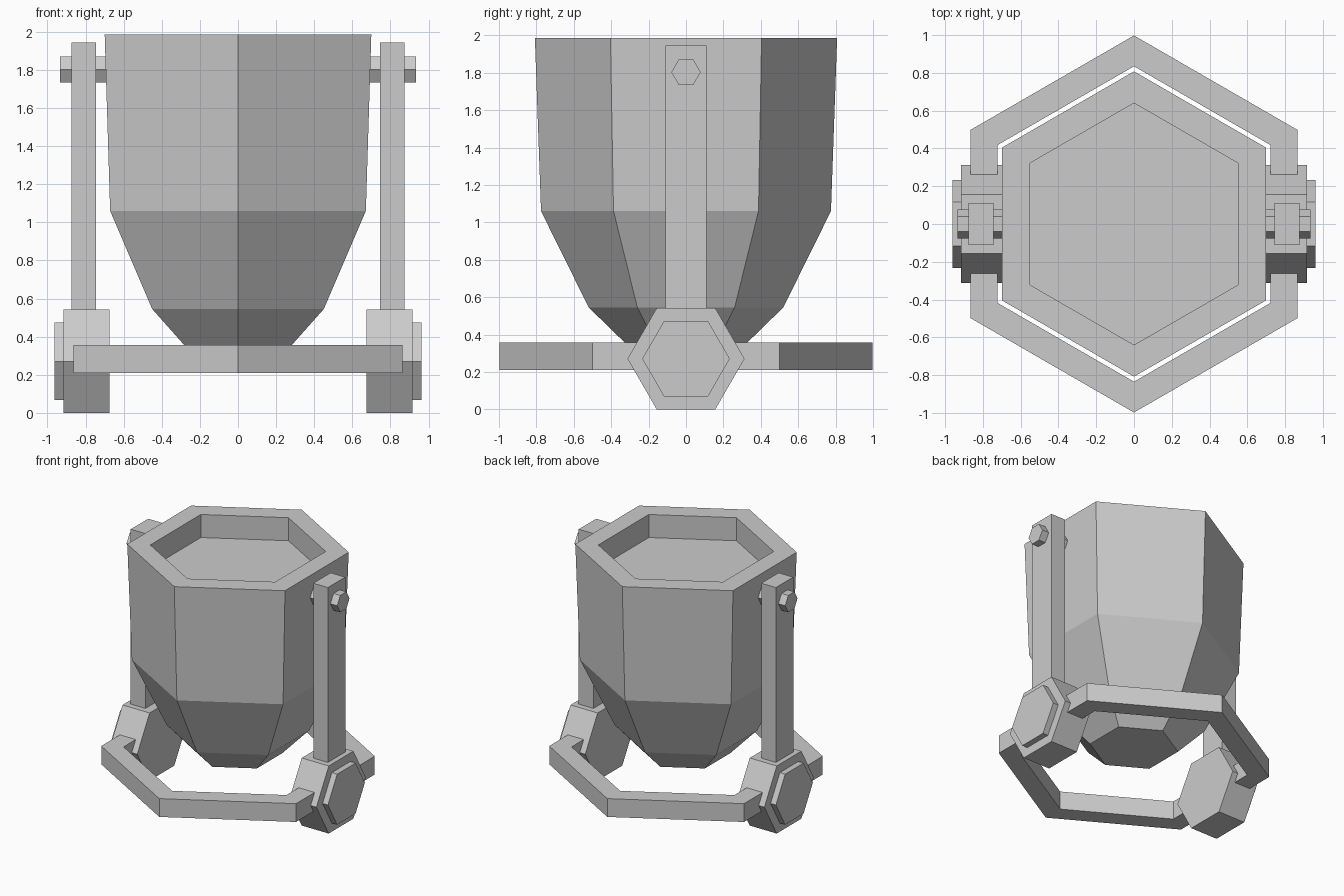
import bpy, bmesh
from math import cos, sin, pi

if "Cube" in bpy.data.objects:
    bpy.data.objects.remove(bpy.data.objects["Cube"])


def make_object(name, bm):
    bmesh.ops.recalc_face_normals(bm, faces=bm.faces[:])
    me = bpy.data.meshes.new(name)
    bm.to_mesh(me)
    bm.free()
    ob = bpy.data.objects.new(name, me)
    bpy.context.collection.objects.link(ob)
    return ob


def hex_loft(name, profile, axis='Z', center_z=0.0, closed=False):
    """Loft hexagons through (radius, position) pairs along Z or X; corners lie on +-y."""
    bm = bmesh.new()
    rings = []
    for r, p in profile:
        ring = []
        for i in range(6):
            a = i * pi / 3
            y, w = r * cos(a), r * sin(a)
            co = (w, y, p) if axis == 'Z' else (p, y, center_z + w)
            ring.append(bm.verts.new(co))
        rings.append(ring)
    pairs = list(zip(rings, rings[1:]))
    if closed:
        pairs.append((rings[-1], rings[0]))
    else:
        bm.faces.new(rings[0])
        bm.faces.new(rings[-1])
    for a, b in pairs:
        for i in range(6):
            j = (i + 1) % 6
            bm.faces.new((a[i], a[j], b[j], b[i]))
    return make_object(name, bm)


def box(name, x, y, z):
    bm = bmesh.new()
    bmesh.ops.create_cube(bm, size=1)
    for v in bm.verts:
        v.co = [lo + (c + 0.5) * (hi - lo) for c, (lo, hi) in zip(v.co, (x, y, z))]
    return make_object(name, bm)


# Tapered hexagonal bucket with a shallow recess in the top
hex_loft("bucket", [(0.325, 0.355), (0.52, 0.545), (0.775, 1.06), (0.808, 1.985),
                    (0.64, 1.985), (0.64, 1.80)])

# Hexagonal base ring
hex_loft("base_ring", [(0.998, 0.21), (0.998, 0.357), (0.835, 0.357), (0.835, 0.21)],
         closed=True)

# Side supports: hub with stepped cap, upright arm and pivot pin
for side, s in (("right", 1), ("left", -1)):
    hex_loft(side + "_hub", [(0.313, s * 0.675), (0.313, s * 0.915), (0.234, s * 0.915),
                             (0.234, s * 0.962)], 'X', 0.271)
    box(side + "_arm", sorted((s * 0.745, s * 0.875)), (-0.11, 0.11), (0.50, 1.945))
    hex_loft(side + "_pivot_pin", [(0.078, s * 0.69), (0.078, s * 0.935)], 'X', 1.803)
